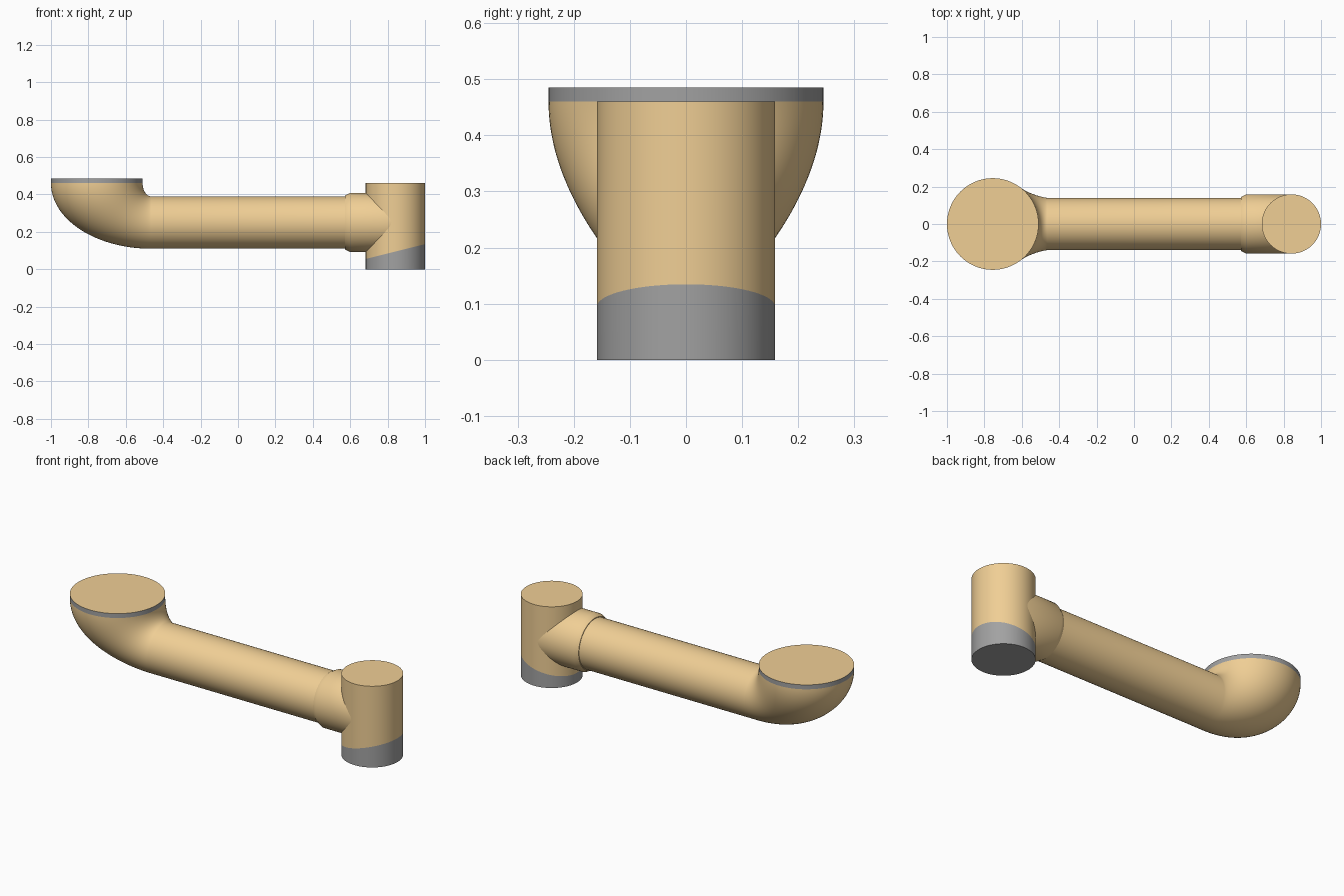
import bpy, bmesh
from math import sin, cos, pi, sqrt
from mathutils import Vector

if "Cube" in bpy.data.objects:
    bpy.data.objects.remove(bpy.data.objects["Cube"])

N = 96
POST_X, POST_R = 0.8415, 0.1585
BOWL_X, BOWL_R = -0.755, 0.245
AXIS_Z = 0.25


def material(name, color):
    m = bpy.data.materials.new(name)
    m.diffuse_color = color
    m.use_nodes = True
    m.node_tree.nodes["Principled BSDF"].inputs["Base Color"].default_value = m.diffuse_color
    return m


orange = material("orange", (0.87, 0.62, 0.30, 1))
dark = material("dark_grey", (0.36, 0.36, 0.36, 1))


def loft(name, rings, mats, cap_start=None, cap_end=None):
    """Skin rings of points; a cap value is the material slot of that cap."""
    bm = bmesh.new()
    vs = [[bm.verts.new(p) for p in ring] for ring in rings]
    for a, b in zip(vs, vs[1:]):
        for i in range(N):
            j = (i + 1) % N
            bm.faces.new((a[i], a[j], b[j], b[i]))
    for slot, ring in ((cap_start, vs[0]), (cap_end, vs[-1])):
        if slot is not None:
            bm.faces.new(ring).material_index = slot
    bmesh.ops.recalc_face_normals(bm, faces=bm.faces)
    me = bpy.data.meshes.new(name)
    bm.to_mesh(me)
    bm.free()
    for m in mats:
        me.materials.append(m)
    ob = bpy.data.objects.new(name, me)
    bpy.context.collection.objects.link(ob)
    bpy.context.view_layer.objects.active = ob
    ob.select_set(True)
    bpy.ops.object.shade_smooth_by_angle(angle=0.6)
    ob.select_set(False)
    return ob


ANG = [2 * pi * i / N for i in range(N)]


def flat_ring(cx, r, z, slope=0.0):
    """Circle around z, optionally cut on a slant along x."""
    return [(cx + r * cos(a), r * sin(a), z + slope * r * cos(a)) for a in ANG]


def span_ring(low, high, half_width):
    """Ellipse spanning two points of the xz plane."""
    low, high = Vector((low[0], 0, low[1])), Vector((high[0], 0, high[1]))
    mid, half = (low + high) / 2, (high - low) / 2
    return [mid + half * cos(a) + Vector((0, half_width * sin(a), 0)) for a in ANG]


def x_ring(x, r):
    return span_ring((x, AXIS_Z - r), (x, AXIS_Z + r), r)


# Pipe with an elbow that widens into the round mouth
START, R, TOP = -0.465, 0.14, 0.46
rings = [x_ring(0.585, R)]
STEPS = 40
for k in range(STEPS + 1):
    t = pi / 2 * k / STEPS
    s, c = sin(t), cos(t)
    low = (START - (START + 1) * s, TOP - (TOP - AXIS_Z + R) * c)
    high = (START - (START - BOWL_X - BOWL_R) * s, TOP - (TOP - AXIS_Z - R) * c)
    rings.append(span_ring(low, high, R + (BOWL_R - R) * s ** 1.3))
loft("elbow_pipe", rings, [orange])

# Mouth rim: dark edge with an orange face
loft("mouth_rim", [flat_ring(BOWL_X, BOWL_R, TOP), flat_ring(BOWL_X, BOWL_R, 0.485)],
     [dark, orange], cap_end=1)

# Collar with bevelled edge, its far end fitted to the post
CR = 0.157
saddle = [(POST_X - sqrt(POST_R ** 2 - p[1] ** 2), p[1], p[2]) for p in x_ring(0, CR)]
loft("collar", [x_ring(0.572, 0.138), x_ring(0.572, 0.144), x_ring(0.597, CR), saddle],
     [orange])

# Upright post and its slanted dark foot
SLANT = (0.095, 0.25)
loft("post", [flat_ring(POST_X, POST_R, *SLANT), flat_ring(POST_X, POST_R, TOP)],
     [orange], cap_end=0)
loft("post_foot", [flat_ring(POST_X, POST_R, 0), flat_ring(POST_X, POST_R, *SLANT)],
     [dark], cap_start=0)
